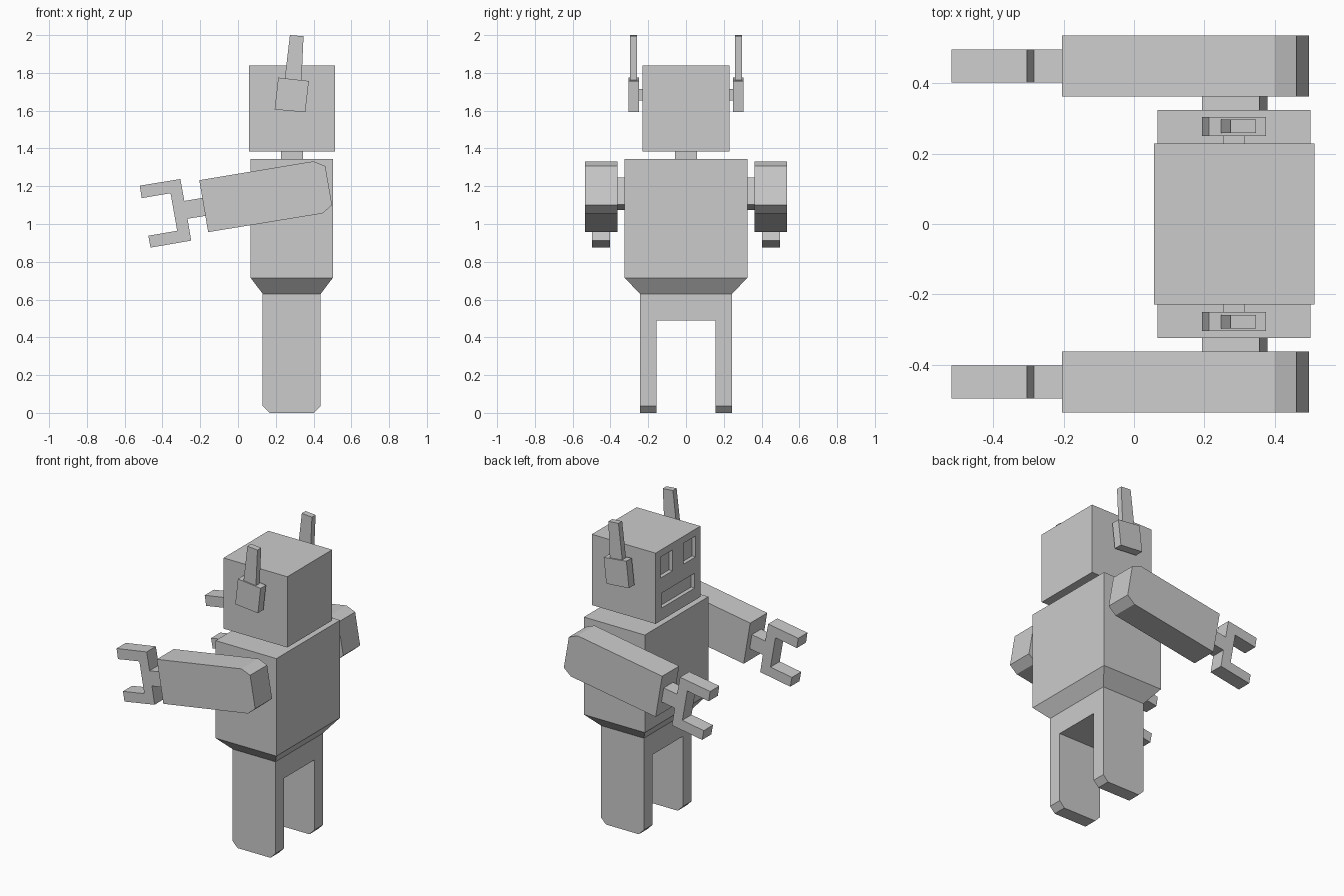
import bpy, bmesh
from mathutils import Vector

if "Cube" in bpy.data.objects:
    bpy.data.objects.remove(bpy.data.objects["Cube"])


def make_object(name, bm):
    bmesh.ops.recalc_face_normals(bm, faces=bm.faces)
    mesh = bpy.data.meshes.new(name)
    bm.to_mesh(mesh)
    bm.free()
    obj = bpy.data.objects.new(name, mesh)
    bpy.context.collection.objects.link(obj)
    return obj


def slab(name, profile, y0, y1):
    """Extrude a side profile of (x, z) points from y0 to y1."""
    bm = bmesh.new()
    face = bm.faces.new([bm.verts.new((x, y0, z)) for x, z in profile])
    ext = bmesh.ops.extrude_face_region(bm, geom=[face])
    verts = [g for g in ext["geom"] if isinstance(g, bmesh.types.BMVert)]
    bmesh.ops.translate(bm, verts=verts, vec=(0, y1 - y0, 0))
    return make_object(name, bm)


def box(name, x0, x1, y0, y1, z0, z1):
    return slab(name, [(x0, z0), (x1, z0), (x1, z1), (x0, z1)], y0, y1)


def cut(obj, cutter):
    """Subtract the cutter from obj, then discard it."""
    cutter.hide_render = True
    mod = obj.modifiers.new("cut", 'BOOLEAN')
    mod.operation = 'DIFFERENCE'
    mod.solver = 'EXACT'
    mod.object = cutter
    bpy.context.view_layer.objects.active = obj
    bpy.ops.object.modifier_apply(modifier=mod.name)
    bpy.data.objects.remove(cutter, do_unlink=True)


def pair(name, profile, y0, y1):
    """The same slab on both sides of the body."""
    slab("left_" + name, profile, y0, y1)
    slab("right_" + name, profile, -y1, -y0)


# Head with recessed eyes and mouth on the -x side
head = box("head", 0.057, 0.513, -0.229, 0.229, 1.383, 1.84)
for y0, y1, z0, z1 in ((0.057, 0.18, 1.66, 1.795),
                       (-0.18, -0.057, 1.66, 1.795),
                       (-0.17, 0.17, 1.462, 1.558)):
    cut(head, box("face_cutter", 0.0, 0.082, y0, y1, z0, z1))

box("neck", 0.227, 0.343, -0.057, 0.057, 1.345, 1.383)

# Torso: a box whose bottom is extruded into a narrower waist
torso = box("torso", 0.067, 0.502, -0.325, 0.325, 0.715, 1.345)
bm = bmesh.new()
bm.from_mesh(torso.data)
bottom = min(bm.faces, key=lambda f: f.calc_center_median().z)
ext = bmesh.ops.extrude_face_region(bm, geom=[bottom])
for v in [g for g in ext["geom"] if isinstance(g, bmesh.types.BMVert)]:
    v.co = Vector((0.131 if v.co.x < 0.28 else 0.438,
                   0.243 if v.co.y > 0 else -0.243, 0.63))
bmesh.ops.delete(bm, geom=[bottom] if bottom.is_valid and
                 bottom.calc_center_median().z > 0.7 else [], context='FACES_ONLY')
bmesh.ops.recalc_face_normals(bm, faces=bm.faces)
bm.to_mesh(torso.data)
bm.free()

# Legs: one chamfered block split by a gap
legs = slab("legs", [(0.131, 0.63), (0.131, 0.037), (0.167, 0), (0.402, 0),
                     (0.438, 0.037), (0.438, 0.63)], -0.243, 0.243)
cut(legs, box("leg_gap_cutter", 0, 0.6, -0.155, 0.155, -0.1, 0.49))

# Arms, shoulders and claw hands
pair("shoulder", [(0.217, 1.075), (0.38, 1.102), (0.357, 1.245), (0.193, 1.218)],
     0.325, 0.363)
pair("arm", [(-0.205, 1.232), (0.40, 1.332), (0.462, 1.307), (0.498, 1.10),
             (0.447, 1.056), (-0.158, 0.957)], 0.363, 0.536)
pair("claw_hand", [(-0.52, 1.203), (-0.305, 1.238), (-0.284, 1.122),
                   (-0.188, 1.138), (-0.172, 1.043), (-0.267, 1.028),
                   (-0.248, 0.912), (-0.463, 0.875), (-0.475, 0.938),
                   (-0.322, 0.964), (-0.357, 1.163), (-0.51, 1.137)],
     0.403, 0.497)

# Ear pods and antennae
pair("ear_joint", [(0.255, 1.655), (0.315, 1.655), (0.315, 1.715), (0.255, 1.715)],
     0.229, 0.25)
pair("ear_pod", [(0.213, 1.775), (0.194, 1.606), (0.356, 1.592), (0.375, 1.757)],
     0.25, 0.305)
pair("antenna", [(0.247, 1.765), (0.275, 2.0), (0.347, 1.994), (0.336, 1.755)],
     0.259, 0.297)
